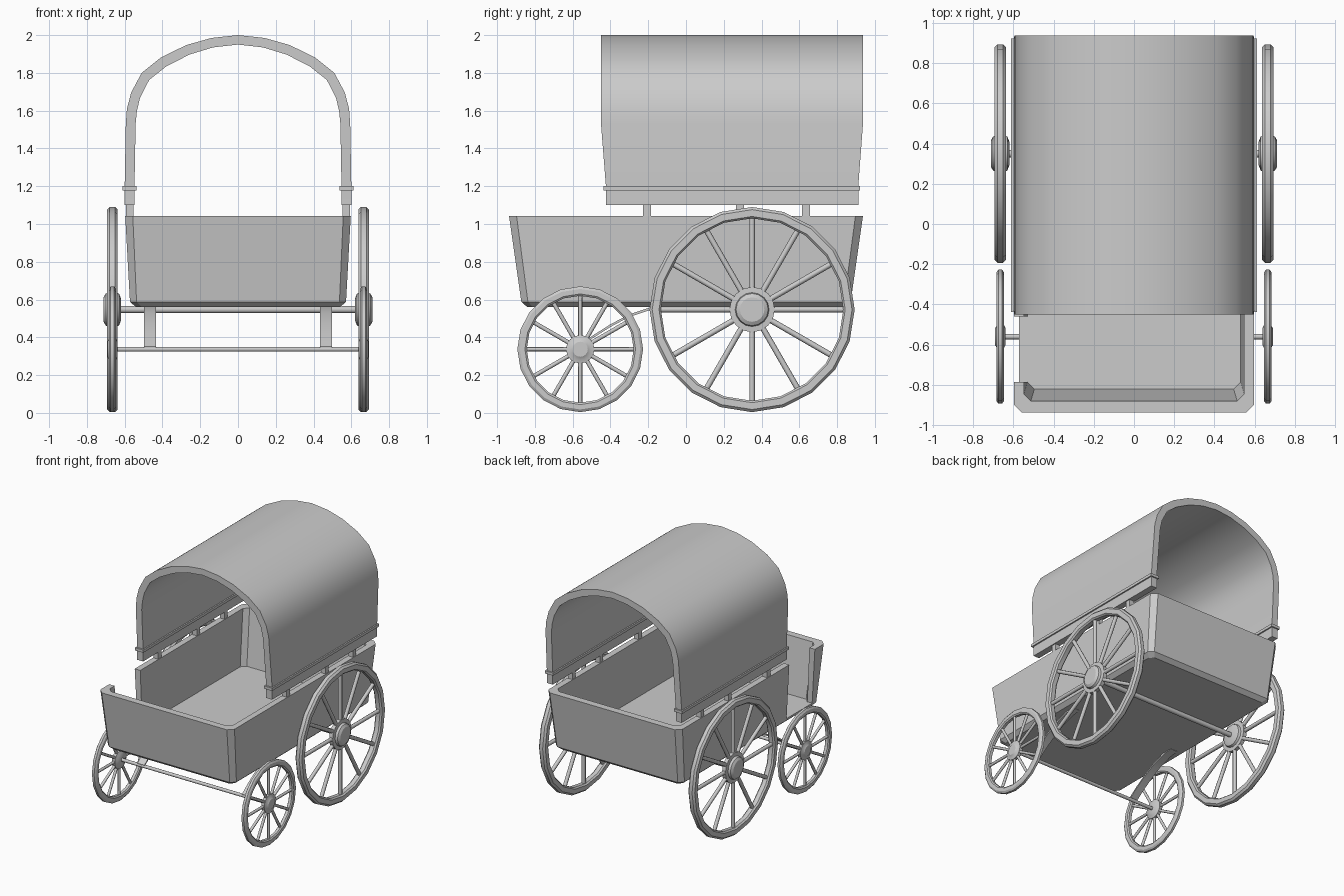
import bpy, bmesh, math
from mathutils import Matrix, Vector

if "Cube" in bpy.data.objects:
    bpy.data.objects.remove(bpy.data.objects["Cube"])


def finish(name, bm, angle=None):
    bmesh.ops.remove_doubles(bm, verts=bm.verts, dist=1e-5)
    bmesh.ops.recalc_face_normals(bm, faces=bm.faces)
    me = bpy.data.meshes.new(name)
    bm.to_mesh(me)
    bm.free()
    ob = bpy.data.objects.new(name, me)
    bpy.context.collection.objects.link(ob)
    if angle:
        bpy.ops.object.select_all(action='DESELECT')
        ob.select_set(True)
        bpy.context.view_layer.objects.active = ob
        bpy.ops.object.shade_smooth_by_angle(angle=math.radians(angle))
    return ob


def add_box(bm, x0, x1, y0, y1, z0, z1):
    m = Matrix.Translation(((x0 + x1) / 2, (y0 + y1) / 2, (z0 + z1) / 2))
    m = m @ Matrix.Diagonal((x1 - x0, y1 - y0, z1 - z0, 1))
    bmesh.ops.create_cube(bm, size=1, matrix=m)


def add_rod(bm, a, b, r, n):
    a, b = Vector(a), Vector(b)
    d = b - a
    m = Matrix.Translation((a + b) / 2) @ d.to_track_quat('Z', 'Y').to_matrix().to_4x4()
    bmesh.ops.create_cone(bm, cap_ends=True, segments=n, radius1=r, radius2=r, depth=d.length, matrix=m)


def bridge(bm, rings, closed=False):
    n = len(rings[0])
    pairs = list(zip(rings, rings[1:])) + ([(rings[-1], rings[0])] if closed else [])
    for a, b in pairs:
        for i in range(n):
            j = (i + 1) % n
            bm.faces.new((a[i], a[j], b[j], b[i]))


def lathe_x(bm, profile, c, n, closed):
    """Revolve (x, radius) points about the x axis through c."""
    rings = []
    for x, r in profile:
        rings.append([bm.verts.new((x, c[0] + r * math.sin(2 * math.pi * k / n),
                                    c[1] + r * math.cos(2 * math.pi * k / n))) for k in range(n)])
    bridge(bm, rings, closed)
    if not closed:
        bm.faces.new(rings[0])
        bm.faces.new(rings[-1])


# wagon bed: stacked chamfered rectangles, outside up then inside down
bm = bmesh.new()
rings = []
for hx, hy, c, z in [(0.54, 0.84, 0.03, 0.56), (0.572, 0.872, 0.035, 0.588), (0.597, 0.937, 0.04, 1.042),
                     (0.548, 0.88, 0.035, 1.042), (0.53, 0.82, 0.035, 0.60)]:
    pts = [(hx, hy - c), (hx - c, hy), (c - hx, hy), (-hx, hy - c),
           (-hx, c - hy), (c - hx, -hy), (hx - c, -hy), (hx, c - hy)]
    rings.append([bm.verts.new((x, y, z)) for x, y in pts])
bridge(bm, rings)
bm.faces.new(rings[0])
bm.faces.new(rings[-1])
bed = finish("wagon_bed", bm)

# doorway in the left side wall
bm = bmesh.new()
add_box(bm, -0.75, -0.45, -0.785, -0.46, 0.603, 1.3)
cutter = finish("doorway_cutter", bm)
cutter.hide_render = True
mod = bed.modifiers.new("doorway", 'BOOLEAN')
mod.object = cutter
mod.operation = 'DIFFERENCE'
mod.solver = 'EXACT'
bpy.context.view_layer.objects.active = bed
bpy.ops.object.modifier_apply(modifier=mod.name)
bpy.data.objects.remove(cutter)

# arched cover: outer and inner half profile, mirrored; ends lean out with height
outer = [(0.60, 1.10), (0.60, 1.20), (0.594, 1.53), (0.588, 1.61), (0.566, 1.695), (0.51, 1.80),
         (0.41, 1.88), (0.275, 1.947), (0.14, 1.985), (0, 2.0)]
inner = [(0.548, 1.10), (0.548, 1.20), (0.542, 1.53), (0.535, 1.60), (0.518, 1.67), (0.47, 1.763),
         (0.38, 1.834), (0.257, 1.897), (0.132, 1.935), (0, 1.95)]
loop = lambda h: h + [(-x, z) for x, z in h[-2::-1]]
bm = bmesh.new()
rows = []
for (xo, zo), (xi, zi) in zip(loop(outer), loop(inner)):
    t = min(max((zo - 1.2) / 0.33, 0), 1)
    y0, y1 = -0.424 - 0.026 * t, 0.912 + 0.025 * t
    rows.append([bm.verts.new(p) for p in [(xo, y0, zo), (xo, y1, zo), (xi, y1, zi), (xi, y0, zi)]])
bridge(bm, rows)
bm.faces.new(rows[0])
bm.faces.new(rows[-1])
finish("arched_cover", bm, 32)

for s, side in ((-1, "left"), (1, "right")):
    # band along the lower edge of the cover
    bm = bmesh.new()
    add_box(bm, *sorted((s * 0.537, s * 0.611)), -0.438, 0.922, 1.178, 1.2)
    finish(side + "_cover_band", bm)

    # short posts that carry the cover
    bm = bmesh.new()
    for y in (-0.206, 0.286, 0.635):
        add_box(bm, *sorted((s * 0.552, s * 0.592)), y - 0.021, y + 0.021, 1.0, 1.12)
    finish(side + "_cover_posts", bm)

    # curved strip from front axle to bed
    bm = bmesh.new()
    path = [(-0.57, 0.345), (-0.49, 0.405), (-0.40, 0.462), (-0.30, 0.515), (-0.18, 0.555), (-0.10, 0.565)]
    rows = [[bm.verts.new((s * x, y, z + d)) for x, d in
             ((0.434, -0.007), (0.497, -0.007), (0.497, 0.007), (0.434, 0.007))] for y, z in path]
    bridge(bm, rows)
    bm.faces.new(rows[0])
    bm.faces.new(rows[-1])
    finish(side + "_spring_strip", bm, 30)

    # wheels: centre, radius, rim depth, half width, spoke radius, hub profile
    for end, c, R, d, w, sr, hub in (
            ("rear", (0.35, 0.547), 0.543, 0.06, 0.028, 0.015,
             [(0.62, 0.06), (0.63, 0.085), (0.648, 0.09), (0.65, 0.12), (0.68, 0.12), (0.682, 0.09),
              (0.70, 0.085), (0.712, 0.065)]),
            ("front", (-0.56, 0.337), 0.333, 0.05, 0.019, 0.011,
             [(0.638, 0.04), (0.645, 0.055), (0.652, 0.075), (0.678, 0.075), (0.682, 0.055), (0.692, 0.04)])):
        mx = 0.665
        bm = bmesh.new()
        rim = [(mx - w, R - 0.014), (mx - w * 0.5, R), (mx + w * 0.5, R), (mx + w, R - 0.014),
               (mx + w, R - d + 0.01), (mx + w * 0.6, R - d), (mx - w * 0.6, R - d), (mx - w, R - d + 0.01)]
        lathe_x(bm, [(s * x, r) for x, r in rim], c, 20, True)
        finish(f"{end}_{side}_rim", bm, 30)
        bm = bmesh.new()
        lathe_x(bm, [(s * x, r) for x, r in hub], c, 16, False)
        finish(f"{end}_{side}_hub", bm, 30)
        bm = bmesh.new()
        for k in range(12):
            u = Vector((0, math.sin(k * math.pi / 6), math.cos(k * math.pi / 6)))
            o = Vector((s * mx, *c))
            add_rod(bm, o + u * 0.05, o + u * (R - d + 0.012), sr, 8)
        finish(f"{end}_{side}_spokes", bm, 50)

# axles
for name, y, z, r in (("rear_axle", 0.35, 0.547, 0.019), ("front_axle", -0.56, 0.337, 0.013)):
    bm = bmesh.new()
    add_rod(bm, (-0.66, y, z), (0.66, y, z), r, 12)
    finish(name, bm, 40)
